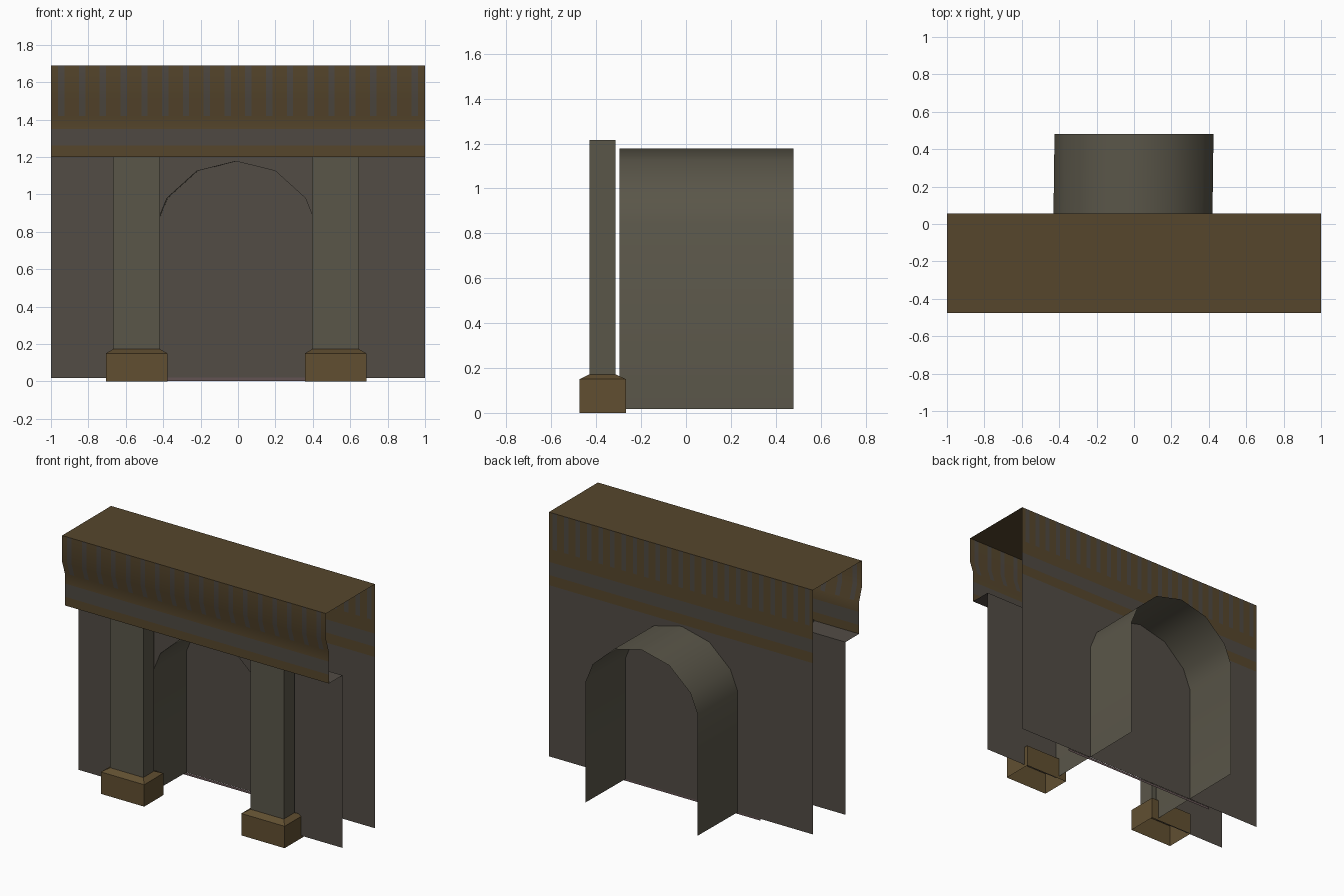
import bpy, bmesh, math

if "Cube" in bpy.data.objects:
    bpy.data.objects.remove(bpy.data.objects["Cube"])

def mat(name, r, g, b):
    m = bpy.data.materials.new(name)
    lin = [((c / 255 + 0.055) / 1.055) ** 2.4 for c in (r, g, b)]
    m.diffuse_color = (*lin, 1)
    m.use_nodes = True
    m.node_tree.nodes["Principled BSDF"].inputs["Base Color"].default_value = m.diffuse_color
    return m

BROWN = mat("dark_brown", 86, 70, 44)
BASE = mat("base_brown", 97, 79, 49)
WALL = mat("wall_grey", 82, 76, 69)
STONE = mat("stone_grey", 90, 86, 73)
STRIPE = mat("stripe_grey", 79, 73, 66)
SILL = mat("sill_mauve", 98, 82, 82)

def build(name, verts, faces, mats, rule=None, smooth=None):
    me = bpy.data.meshes.new(name)
    me.from_pydata(verts, [], faces)
    for m in mats:
        me.materials.append(m)
    if rule:
        for p in me.polygons:
            p.material_index = rule(p.center)
    ob = bpy.data.objects.new(name, me)
    bpy.context.collection.objects.link(ob)
    if smooth:
        bpy.ops.object.select_all(action='DESELECT')
        ob.select_set(True)
        bpy.context.view_layer.objects.active = ob
        bpy.ops.object.shade_smooth_by_angle(angle=math.radians(smooth))
    return ob

def grid_sheet(name, xs, profile, mats, rule, smooth=None):
    """Sweep a (y, z) profile along x with cuts at every xs."""
    n = len(profile)
    verts = [(x, y, z) for x in xs for y, z in profile]
    faces = [(i * n + j, i * n + j + 1, (i + 1) * n + j + 1, (i + 1) * n + j)
             for i in range(len(xs) - 1) for j in range(n - 1)]
    return build(name, verts, faces, mats, rule, smooth)

def stripe_cuts(count, width):
    pitch = 2 / count
    mids = [-1 + pitch * (i + 0.5) for i in range(count)]
    return [-1] + [m + s * width / 2 for m in mids for s in (-1, 1)] + [1]

def banding(count, width):
    """0 brown, 1 grey stripe or band, 2 plain wall."""
    pitch = 2 / count
    def rule(c):
        if c.z < 1.2:
            return 2
        if c.z < 1.26:
            return 0
        if c.z < 1.35:
            return 1
        off = abs((c.x + 1) % pitch - pitch / 2)
        return 1 if c.z > 1.42 and off < width / 2 else 0
    return rule

# Cornice front, striped and banded, open at both ends
front = [(-.475, 1.69), (-.475, 1.51), (-.445, 1.42), (-.445, 1.35),
         (-.445, 1.26), (-.445, 1.2)]
grid_sheet("cornice_front", stripe_cuts(18, .034), front,
           [BROWN, STRIPE, WALL], banding(18, .034), 40)
grid_sheet("cornice_underside", [-1, 1], [(-.445, 1.2), (-.297, 1.2)], [WALL], None)
grid_sheet("cornice_top", [-1, 1], [(.055, 1.69), (-.475, 1.69)], [BROWN], None)

# Back wall with the same bands
back = [(.055, z) for z in (.018, 1.19, 1.26, 1.35, 1.44, 1.69)]
grid_sheet("back_wall", stripe_cuts(23, .034), back,
           [BROWN, STRIPE, WALL],
           lambda c: 0 if 1.19 < c.z < 1.26 else banding(23, .034)(c))

# Arch outline shared by the front opening and the tunnel
half = [(.425, .018), (.425, .845), (.37, .98), (.21, 1.125)]
arch = [(-x, z) for x, z in half] + [(0, 1.177)] + half[::-1]

# Front wall with arched opening
outline = [(-1, .018)] + [(x - .01, z) for x, z in arch] + [(1, .018), (1, 1.2), (-1, 1.2)]
build("front_wall", [(x, -.297, z) for x, z in outline],
      [tuple(range(len(outline)))], [WALL])

# Tunnel vault running through the back wall
n = len(arch)
build("tunnel", [(x - .01, -.297, z) for x, z in arch] + [(x, .48, z) for x, z in arch],
      [(i, i + 1, n + i + 1, n + i) for i in range(n - 1)], [STONE], None, 40)

# Threshold strip
build("threshold", [(-.6, .05, .003), (.6, .05, .003), (.6, .05, .02), (-.6, .05, .02)],
      [(0, 1, 2, 3)], [SILL])

def stacked(name, rings, m):
    """Open tube from rectangles (x0, x1, y0, y1, z)."""
    verts = [v for x0, x1, y0, y1, z in rings
             for v in ((x0, y0, z), (x1, y0, z), (x1, y1, z), (x0, y1, z))]
    faces = [(4 * r + i, 4 * r + (i + 1) % 4, 4 * r + 4 + (i + 1) % 4, 4 * r + 4 + i)
             for r in range(len(rings) - 1) for i in range(4)]
    return build(name, verts, faces, [m])

# Pillars and their chamfered bases
for side, cx in (("left", -.542), ("right", .522)):
    x0, x1 = cx - .126, cx + .126
    stacked(side + "_pillar", [(x0, x1, -.43, -.315, .16), (x0, x1, -.43, -.315, 1.215)], STONE)
    b0, b1 = cx - .164, cx + .164
    stacked(side + "_base", [(b0, b1, -.475, -.267, 0), (b0, b1, -.475, -.267, .15),
                             (x0, x1, -.43, -.315, .172)], BASE)
